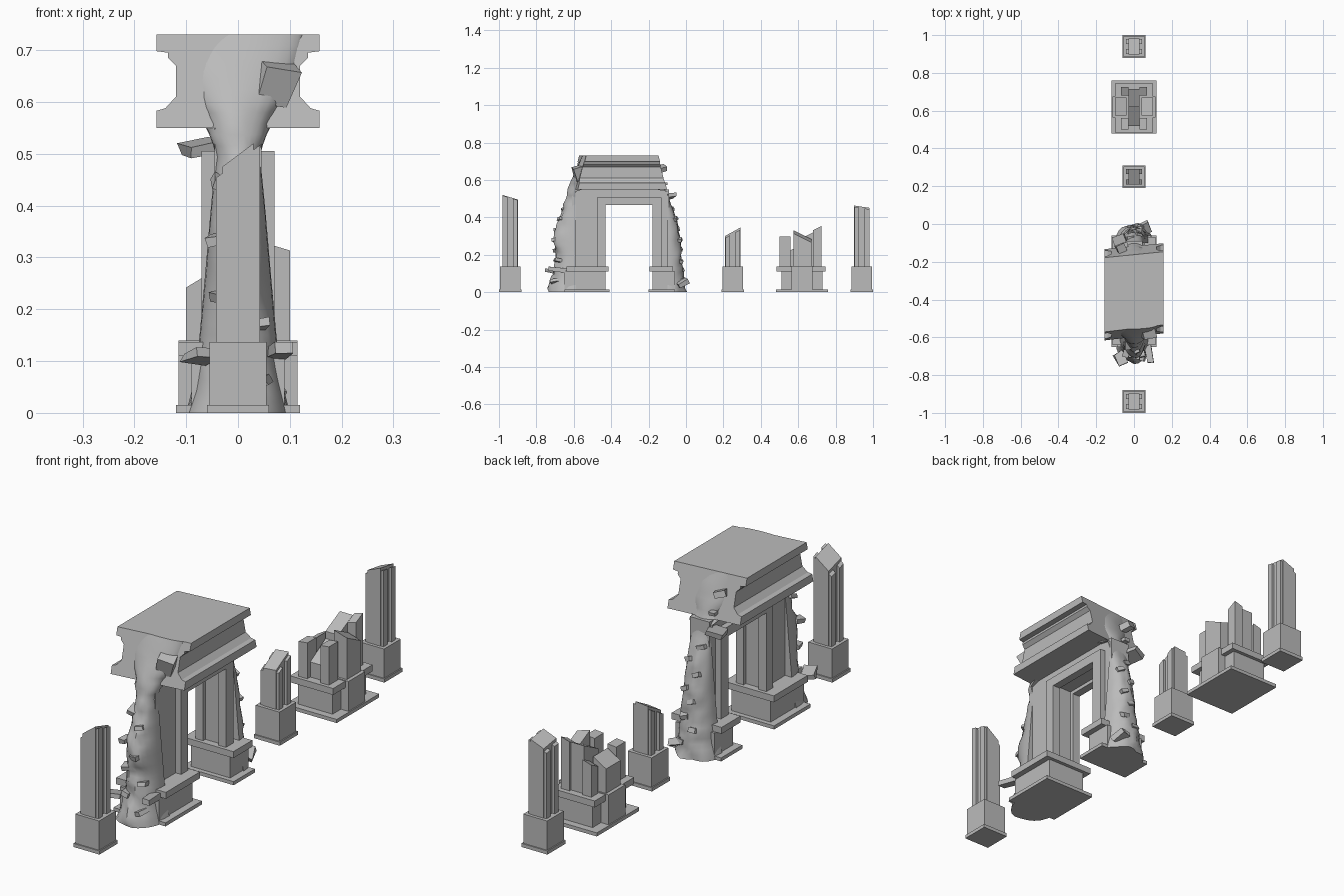
import bpy, bmesh, math, random
from mathutils import Vector, Euler, noise

if "Cube" in bpy.data.objects:
    bpy.data.objects.remove(bpy.data.objects["Cube"])
random.seed(4)

stone = bpy.data.materials.new("grey stone")
stone.use_nodes = True
GREY = (0.5, 0.5, 0.5, 1)
stone.diffuse_color = GREY
stone.node_tree.nodes["Principled BSDF"].inputs["Base Color"].default_value = GREY


def finish(name, bm, smooth=False):
    bmesh.ops.recalc_face_normals(bm, faces=bm.faces)
    me = bpy.data.meshes.new(name)
    bm.to_mesh(me)
    bm.free()
    me.materials.append(stone)
    ob = bpy.data.objects.new(name, me)
    bpy.context.collection.objects.link(ob)
    if smooth:
        bpy.ops.object.select_all(action='DESELECT')
        ob.select_set(True)
        bpy.context.view_layer.objects.active = ob
        bpy.ops.object.shade_smooth_by_angle(angle=math.radians(40))
    return ob


def block(bm, x, y, z, top=lambda x, y: 0):
    """Box from three ranges; top() offsets the upper corners for a broken end."""
    lo = [bm.verts.new((a, b, z[0])) for a, b in
          ((x[0], y[0]), (x[1], y[0]), (x[1], y[1]), (x[0], y[1]))]
    hi = [bm.verts.new((v.co.x, v.co.y, z[1] + top(v.co.x, v.co.y))) for v in lo]
    bm.faces.new(lo)
    bm.faces.new(hi)
    for i in range(4):
        j = (i + 1) % 4
        bm.faces.new((lo[i], lo[j], hi[j], hi[i]))


def lerp_table(table, z):
    for (a, p), (b, q) in zip(table, table[1:]):
        if z <= b:
            return p + (q - p) * max(0, z - a) / (b - a)
    return table[-1][1]


# Small broken pillars: stepped plinth and a cross-shaped shaft with a slanted top
def pillar(name, cy, height, sx, sy):
    bm = bmesh.new()
    for r, z in ((0.06, (0, 0.015)), (0.055, (0.015, 0.137))):
        block(bm, (-r, r), (cy - r, cy + r), z)
    slant = lambda x, y: sx * x + sy * (y - cy)
    block(bm, (-0.03, 0.03), (cy - 0.042, cy + 0.042), (0.137, height), slant)
    for s in (-1, 1):
        for c in (-0.027, 0.027):
            block(bm, sorted((s * 0.03, s * 0.042)), (cy + c - 0.013, cy + c + 0.013),
                  (0.137, height - 0.012), slant)
    finish(name, bm)


pillar("front_pillar", -0.94, 0.485, 0.75, -0.3)
pillar("middle_pillar", 0.25, 0.32, 0.1, 0.55)
pillar("rear_pillar", 0.94, 0.445, 0.4, -0.15)

# Ruined pier stump: cross plinth carrying broken posts
bm = bmesh.new()
CY = 0.62
block(bm, (-0.12, 0.12), (0.48, 0.76), (0, 0.015))
block(bm, (-0.08, 0.08), (0.51, 0.73), (0.015, 0.11))
block(bm, (-0.1, 0.1), (0.485, 0.745), (0.11, 0.137))
block(bm, (-0.115, 0.115), (0.565, 0.675), (0.015, 0.14))
finish("stump_plinth", bm)

bm = bmesh.new()
block(bm, (0.04, 0.1), (0.575, 0.67), (0.137, 0.3), lambda x, y: -0.5 * (y - CY) - 0.3 * (x - 0.07))
block(bm, (-0.1, -0.04), (0.575, 0.67), (0.137, 0.26), lambda x, y: 0.6 * (x + 0.07))
for s in (-1, 1):
    block(bm, sorted((s * 0.03, s * 0.07)), (0.5, 0.56), (0.137, 0.29), lambda x, y: 0.1 * x)
    block(bm, sorted((s * 0.03, s * 0.07)), (0.68, 0.725), (0.137, 0.3 + s * 0.02),
          lambda x, y: 0.5 * (y - 0.7) + 0.3 * x)
block(bm, (-0.03, 0.03), (0.52, 0.62), (0.137, 0.26), lambda x, y: 0.6 * (y - CY))
block(bm, (-0.03, 0.03), (0.62, 0.715), (0.137, 0.29), lambda x, y: 0.5 * (y - CY))
finish("stump_posts", bm)

# Gate plinths
for name, outer, inner in (("front_plinth", -0.65, -0.41), ("rear_plinth", -0.06, -0.2)):
    bm = bmesh.new()
    s = 1 if inner > outer else -1
    block(bm, (-0.12, 0.12), sorted((outer, inner)), (0, 0.015))
    block(bm, (-0.09, 0.09), sorted((outer, inner - s * 0.02)), (0.015, 0.11))
    block(bm, (-0.115, 0.115), sorted((outer + s * 0.01, inner - s * 0.005)), (0.11, 0.137))
    finish(name, bm)

# Gate wall around the opening, recessed behind the frames
bm = bmesh.new()
block(bm, (-0.045, 0.045), (-0.61, -0.445), (0.137, 0.55))
block(bm, (-0.045, 0.045), (-0.165, -0.09), (0.137, 0.55))
block(bm, (-0.045, 0.045), (-0.445, -0.165), (0.48, 0.55))
finish("gate_wall", bm)

# Door frames on both faces
for name, s in (("left_frame", 1), ("right_frame", -1)):
    bm = bmesh.new()
    x = sorted((s * 0.035, s * 0.07))
    block(bm, x, (-0.475, -0.43), (0.137, 0.505))
    block(bm, x, (-0.18, -0.13), (0.137, 0.505))
    block(bm, x, (-0.43, -0.18), (0.465, 0.505))
    finish(name, bm)

# Moulded lintel: mirrored half profile run along y
half = [(0.157, 0.55), (0.157, 0.583), (0.14, 0.588), (0.12, 0.61), (0.12, 0.67),
        (0.135, 0.685), (0.135, 0.695), (0.157, 0.698), (0.157, 0.73)]
outline = half + [(-x, z) for x, z in reversed(half)]
bm = bmesh.new()
ends = []
for y0, lean, skew in ((-0.575, 0.25, 0.12), (-0.14, -0.25, 0.1)):
    ends.append([bm.verts.new((x, y0 + lean * (z - 0.64) + skew * x, z)) for x, z in outline])
    bm.faces.new(ends[-1])
for i in range(len(outline)):
    j = (i + 1) % len(outline)
    bm.faces.new((ends[0][i], ends[0][j], ends[1][j], ends[1][i]))
finish("lintel", bm)

# Crumbled ends: rounded rough skin that flares into the lintel
WIDTH = [(0, 0.1), (0.06, 0.085), (0.14, 0.075), (0.25, 0.065), (0.4, 0.052), (0.5, 0.042),
         (0.55, 0.06), (0.6, 0.095), (0.65, 0.115), (0.73, 0.13)]
FRONT = [(0, -0.735), (0.1, -0.705), (0.2, -0.695), (0.3, -0.71), (0.4, -0.675),
         (0.5, -0.64), (0.55, -0.635), (0.62, -0.605), (0.73, -0.555)]
REAR = [(0, 0.0), (0.1, -0.015), (0.2, -0.025), (0.3, -0.032), (0.4, -0.055),
        (0.5, -0.09), (0.55, -0.1), (0.62, -0.125), (0.73, -0.165)]
RINGS, SIDES = 34, 14


def crumbled(name, tips, root_low, root_high):
    bm = bmesh.new()
    rows = []
    for r in range(RINGS + 1):
        z = 0.73 * r / RINGS
        w, tip = lerp_table(WIDTH, z), lerp_table(tips, z)
        root = root_low if z < 0.54 else root_high
        row = []
        for k in range(SIDES + 1):
            a = math.pi * k / SIDES
            n = noise.noise(Vector((math.cos(a) * 2, tip * 9, z * 22)))
            rough = (0.18 if z < 0.5 else 0.06) * n * math.sin(a)
            y = root + (tip - root) * math.sin(a) ** 0.9 * (1 + rough)
            row.append(bm.verts.new((w * math.cos(a) * (1 + 0.5 * rough), y, z)))
        rows.append(row)
    for p, q in zip(rows, rows[1:]):
        for k in range(SIDES):
            bm.faces.new((p[k], p[k + 1], q[k + 1], q[k]))
        bm.faces.new((p[SIDES], p[0], q[0], q[SIDES]))
    bm.faces.new(rows[0])
    bm.faces.new(rows[-1])
    finish(name, bm, True)


crumbled("front_crumbled_end", FRONT, -0.59, -0.53)
crumbled("rear_crumbled_end", REAR, -0.1, -0.2)


# Loose bricks and chunks sticking out of the broken ends
def chunk(bm, at, size, turn):
    new = bmesh.ops.create_cube(bm, size=1)["verts"]
    rot = Euler(turn).to_matrix()
    for v in new:
        jag = Vector([random.uniform(0.75, 1.05) for _ in range(3)])
        v.co = Vector(at) + rot @ (v.co * jag * Vector(size))


bm = bmesh.new()
chunk(bm, (0.068, -0.57, 0.635), (0.075, 0.07, 0.085), (0.3, 0.2, 0.3))
chunk(bm, (-0.07, -0.1, 0.513), (0.07, 0.09, 0.025), (0.1, -0.2, 0.3))
chunk(bm, (-0.045, -0.125, 0.58), (0.03, 0.06, 0.015), (0, 0, 0.1))
chunk(bm, (-0.07, -0.13, 0.66), (0.05, 0.05, 0.03), (0.3, 0.2, 0.5))
chunk(bm, (-0.07, -0.715, 0.11), (0.06, 0.08, 0.02), (-0.2, 0.1, 0.4))
chunk(bm, (0.08, -0.69, 0.12), (0.04, 0.1, 0.025), (-0.1, 0, 0.2))
chunk(bm, (0.06, -0.02, 0.05), (0.05, 0.06, 0.03), (0.5, 0.2, 0.4))
for tips, s in ((FRONT, 1), (REAR, -1)):
    for i in range(8):
        z = 0.06 + 0.055 * i
        x = (-1) ** i * random.uniform(0.01, 0.045)
        chunk(bm, (x, lerp_table(tips, z) + s * 0.016, z),
              (0.035, 0.05, 0.02), [random.uniform(-0.4, 0.4) for _ in range(3)])
finish("loose_bricks", bm)
